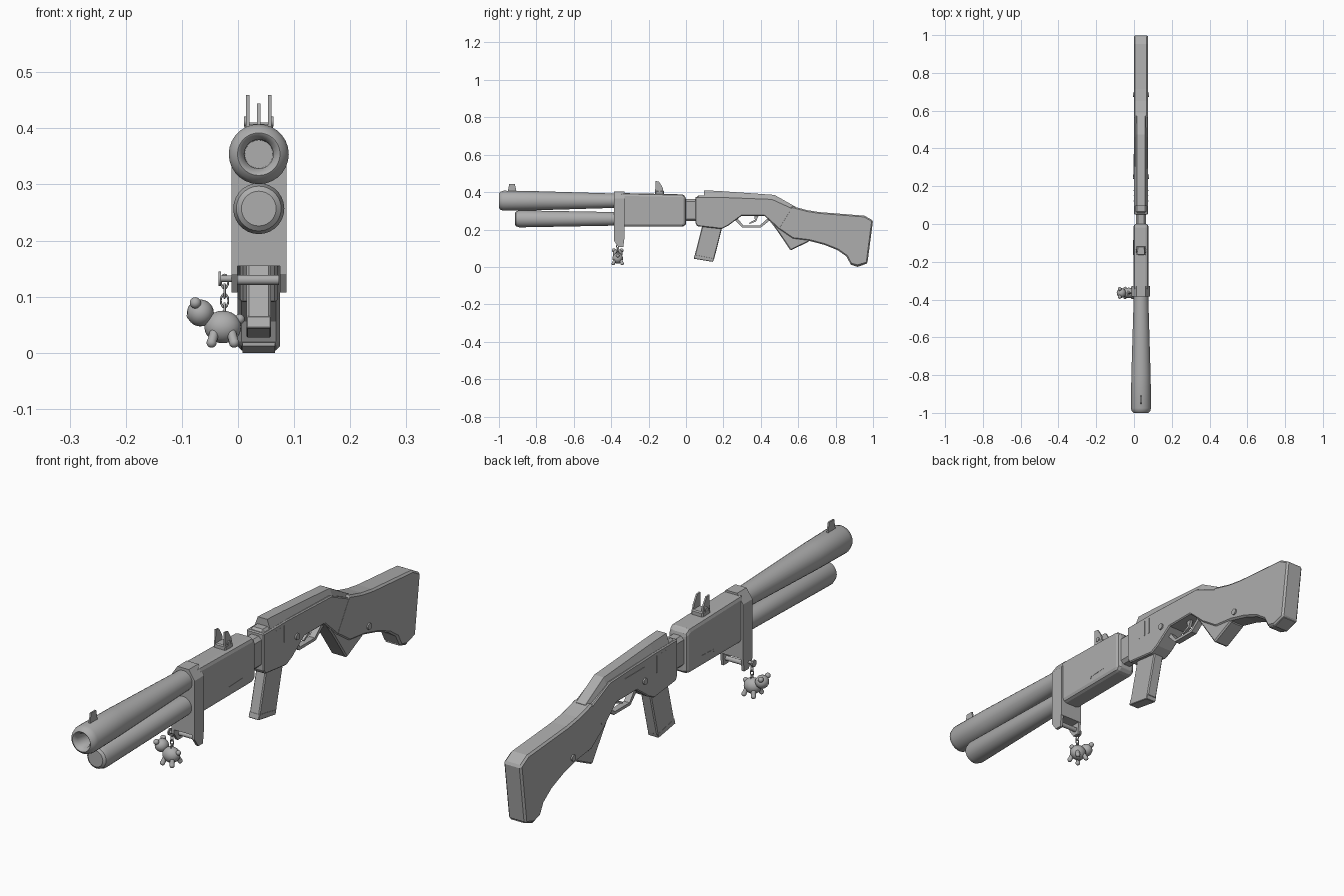
import bpy, bmesh, math
from mathutils import Vector, Matrix

CX = 0.037  # centre plane of the gun
GREY = bpy.data.materials.new("dark_grey")
GREY.diffuse_color = (0.42, 0.42, 0.42, 1)


def finish(name, bm, bevel=0, seg=1, smooth=False):
    bmesh.ops.recalc_face_normals(bm, faces=bm.faces)
    me = bpy.data.meshes.new(name)
    bm.to_mesh(me)
    bm.free()
    me.materials.append(GREY)
    ob = bpy.data.objects.new(name, me)
    bpy.context.collection.objects.link(ob)
    if bevel:
        m = ob.modifiers.new("bevel", 'BEVEL')
        m.width, m.segments, m.limit_method = bevel, seg, 'ANGLE'
        m.angle_limit = math.radians(40)
    if smooth:
        bpy.context.view_layer.objects.active = ob
        ob.select_set(True)
        bpy.ops.object.shade_smooth_by_angle(angle=math.radians(35))
        ob.select_set(False)
    return ob


def prism(name, pts, width, x=CX, bevel=0, seg=1):
    """Side profile (y, z) extruded across x."""
    bm = bmesh.new()
    f = bm.faces.new([bm.verts.new((x - width / 2, y, z)) for y, z in pts])
    r = bmesh.ops.extrude_face_region(bm, geom=[f])
    vs = [v for v in r['geom'] if isinstance(v, bmesh.types.BMVert)]
    bmesh.ops.translate(bm, verts=vs, vec=(width, 0, 0))
    return finish(name, bm, bevel, seg)


def box(name, y0, y1, z0, z1, width, x=CX, bevel=0, seg=1):
    return prism(name, [(y0, z0), (y1, z0), (y1, z1), (y0, z1)], width, x, bevel, seg)


def loft(name, rings, smooth=False):
    bm = bmesh.new()
    vs = [[bm.verts.new(p) for p in r] for r in rings]
    n = len(vs[0])
    for a, b in zip(vs, vs[1:]):
        for i in range(n):
            bm.faces.new((a[i], a[(i + 1) % n], b[(i + 1) % n], b[i]))
    bm.faces.new(vs[0])
    bm.faces.new(vs[-1])
    return finish(name, bm, smooth=smooth)


def lathe_y(name, z, prof, n=28):
    """Turned part along y from (y, radius) pairs."""
    return loft(name, [[(CX + r * math.cos(2 * math.pi * i / n), y, z + r * math.sin(2 * math.pi * i / n))
                        for i in range(n)] for y, r in prof], True)


def rod(name, a, b, r, n=16):
    a, b = Vector(a), Vector(b)
    d = b - a
    bm = bmesh.new()
    mat = Matrix.Translation((a + b) / 2) @ d.to_track_quat('Z', 'Y').to_matrix().to_4x4()
    bmesh.ops.create_cone(bm, cap_ends=True, segments=n, radius1=r, radius2=r, depth=d.length, matrix=mat)
    return finish(name, bm, smooth=True)


def ball(name, c, s):
    bm = bmesh.new()
    bmesh.ops.create_uvsphere(bm, u_segments=20, v_segments=12, radius=1,
                              matrix=Matrix.Translation(c) @ Matrix.Diagonal((*s, 1)))
    return finish(name, bm, smooth=True)


# Barrel with hollow muzzle, and magazine tube below it
lathe_y("barrel", 0.354, [(-0.93, 0.025), (-0.985, 0.026), (-0.999, 0.036), (-1, 0.038), (-0.992, 0.048),
                          (-0.975, 0.0535), (-0.8, 0.051), (-0.37, 0.038)])
lathe_y("lower_tube", 0.257, [(-0.915, 0.031), (-0.908, 0.040), (-0.89, 0.0455), (-0.37, 0.036)])

# Sights
prism("front_sight", [(-0.955, 0.395), (-0.945, 0.444), (-0.915, 0.444), (-0.905, 0.395)], 0.006)
box("rear_sight_base", -0.165, -0.118, 0.38, 0.408, 0.05, bevel=0.004)
for s in (-1, 1):
    prism("rear_sight_blade", [(-0.165, 0.40), (-0.163, 0.459), (-0.145, 0.457), (-0.125, 0.425), (-0.12, 0.40)],
          0.006, CX + s * 0.0195)
    x = CX + s * 0.0195
    rod("rear_sight_pin", (x, -0.142, 0.412), (x + s * 0.007, -0.142, 0.412), 0.009)

# Fore-end with front band and hanging bracket
prism("fore_end", [(-0.35, 0.215), (-0.01, 0.215), (0.0, 0.23), (0.0, 0.375), (-0.018, 0.388), (-0.35, 0.395)],
      0.08, bevel=0.015, seg=2)
s = [(-0.049, 0.155), (-0.049, 0.365), (-0.024, 0.402), (0.024, 0.402), (0.049, 0.365), (0.049, 0.155)]
loft("front_band", [[(CX + x, y, z) for x, z in s] for y in (-0.385, -0.328)])
for s in (-1, 1):
    prism("bracket_leg", [(-0.385, 0.165), (-0.328, 0.165), (-0.335, 0.107), (-0.362, 0.107), (-0.385, 0.14)],
          0.011, CX + s * 0.0435)
    prism("fore_end_slot", [(-0.165, 0.243), (-0.16, 0.252), (-0.085, 0.255), (-0.085, 0.259), (-0.165, 0.256)],
          0.002, CX + s * 0.04)
rod("bracket_bar", (-0.01, -0.35, 0.13), (0.073, -0.35, 0.13), 0.009)

# Neck and receiver
box("neck", -0.02, 0.07, 0.245, 0.362, 0.055, bevel=0.012)
prism("receiver", [(0.05, 0.235), (0.06, 0.218), (0.19, 0.203), (0.225, 0.22), (0.297, 0.273), (0.42, 0.273),
                   (0.50, 0.20), (0.57, 0.25), (0.57, 0.315), (0.46, 0.365), (0.20, 0.375), (0.05, 0.375)],
      0.074, bevel=0.004)
loft("receiver_top_cover", [[(CX - 0.036, y, b), (CX - 0.020, y, t), (CX + 0.020, y, t), (CX + 0.036, y, b)]
                            for y, b, t in ((0.095, 0.365, 0.41), (0.19, 0.365, 0.405),
                                            (0.473, 0.345, 0.385), (0.585, 0.275, 0.322))])
box("receiver_collar", 0.055, 0.19, 0.29, 0.383, 0.066, bevel=0.012)

# Side details on both sides
for s in (-1, 1):
    x = CX + s * 0.037
    for i in range(3):
        box("receiver_rib", 0.12 + i * 0.027, 0.125 + i * 0.027, 0.295, 0.36, 0.003, x)
    for y, z in ((0.25, 0.29), (0.685, 0.163)):
        rod("side_pin", (CX, y, z), (x + s * 0.006, y, z), 0.012)
box("side_port_panel", 0.25, 0.37, 0.312, 0.345, 0.003, CX - 0.037)

# Box magazine with base
prism("box_magazine", [(0.092, 0.24), (0.046, 0.06), (0.15, 0.04), (0.197, 0.225)], 0.043, bevel=0.004)
prism("magazine_base", [(0.047, 0.066), (0.041, 0.044), (0.144, 0.027), (0.15, 0.046)], 0.044, bevel=0.002)

# Trigger and guard
g = [(0.262, 0.25), (0.30, 0.211), (0.40, 0.211), (0.452, 0.252)]
prism("trigger_guard", g + [(0.44, 0.262), (0.395, 0.222), (0.306, 0.222), (0.275, 0.26)], 0.024)
prism("trigger", [(0.365, 0.28), (0.368, 0.252), (0.335, 0.234), (0.34, 0.23), (0.375, 0.243), (0.39, 0.28)], 0.012)

# Shoulder stock and grip
prism("stock", [(0.565, 0.326), (0.60, 0.316), (0.65, 0.303), (0.714, 0.293), (0.954, 0.274), (1.0, 0.248),
                (0.97, 0.02), (0.918, 0.004), (0.88, 0.014), (0.858, 0.056), (0.81, 0.09), (0.74, 0.118),
                (0.66, 0.139), (0.57, 0.15), (0.49, 0.205)], 0.075, bevel=0.007)
prism("grip_frame", [(0.42, 0.28), (0.473, 0.214), (0.532, 0.128), (0.559, 0.088), (0.66, 0.137), (0.62, 0.19),
                     (0.52, 0.26)], 0.066, bevel=0.005)
prism("butt_foot", [(0.967, 0.018), (0.918, 0.0), (0.88, 0.012), (0.878, 0.04), (0.96, 0.05)], 0.058)

# Charm: peg, chain and little bear
Y = -0.365
rod("charm_peg", (-0.03, Y, 0.132), (-0.005, Y, 0.132), 0.006)
rod("charm_peg_cap", (-0.035, Y, 0.132), (-0.03, Y, 0.132), 0.013)
for i in range(4):
    bpy.ops.mesh.primitive_torus_add(major_radius=0.009, minor_radius=0.0022, major_segments=16, minor_segments=8,
                                     location=(-0.024, Y, 0.127 - i * 0.017),
                                     rotation=(math.pi / 2, 0, math.pi / 2 * (i % 2)))
    link = bpy.context.object
    link.name = "chain_link"
    link.scale = (0.75, 1.25, 1)
    link.data.materials.append(GREY)
    bpy.ops.object.shade_smooth()
    link.select_set(False)
ball("bear_body", (-0.027, Y, 0.046), (0.033, 0.028, 0.029))
ball("bear_head", (-0.067, Y, 0.071), (0.024, 0.026, 0.024))
ball("bear_snout", (-0.084, Y, 0.066), (0.0075, 0.01, 0.008))
ball("bear_tail", (0.003, Y, 0.06), (0.009, 0.009, 0.009))
for s in (-1, 1):
    ball("bear_ear", (-0.076, Y + s * 0.021, 0.089), (0.010, 0.010, 0.010))
    for x, dx in ((-0.041, -0.006), (-0.013, 0.006)):
        rod("bear_leg", (x, Y + s * 0.014, 0.04), (x + dx, Y + s * 0.024, 0.018), 0.0085)
        ball("bear_paw", (x + dx, Y + s * 0.024, 0.018), (0.009, 0.009, 0.009))
